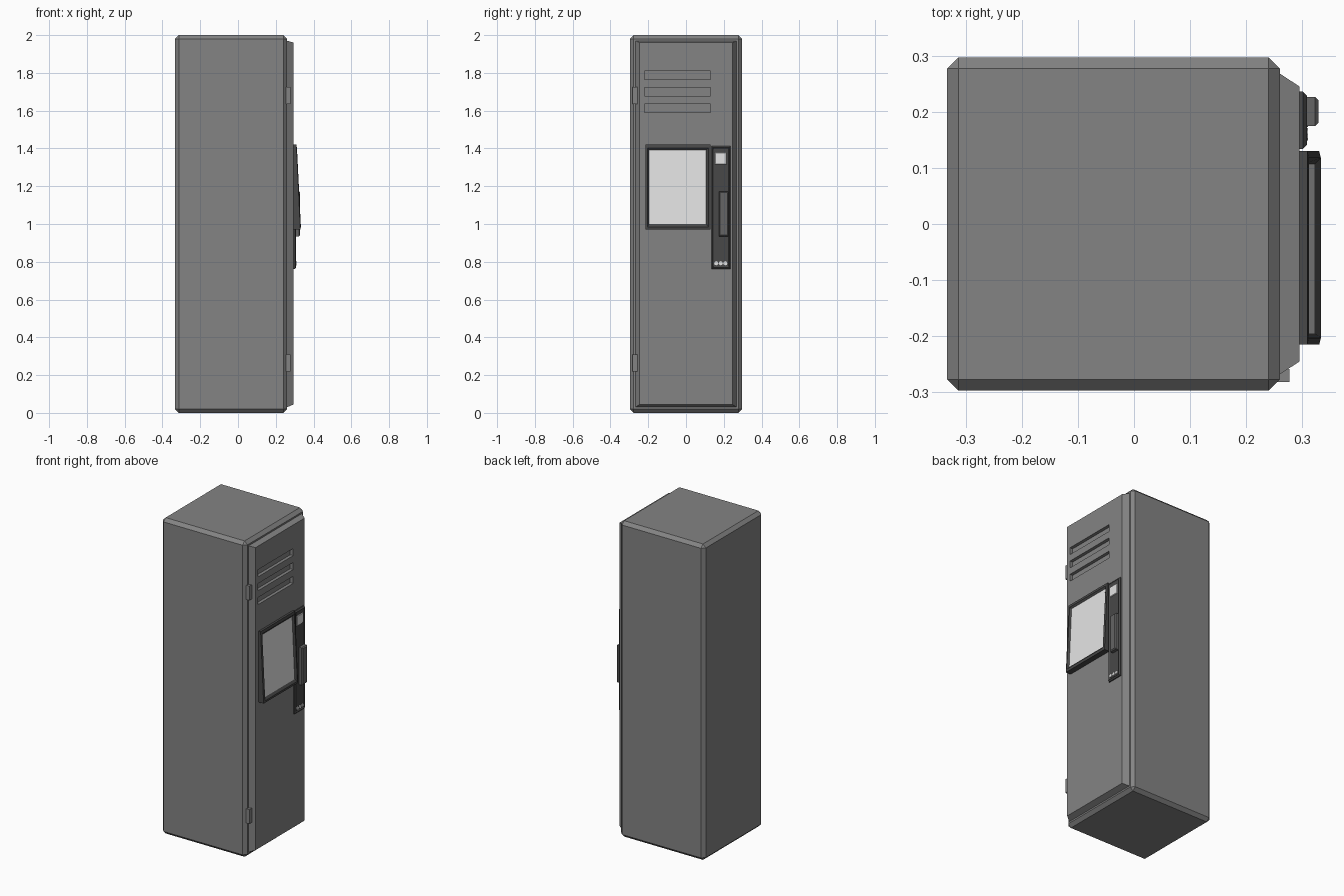
import bpy, bmesh

if "Cube" in bpy.data.objects:
    bpy.data.objects.remove(bpy.data.objects["Cube"])


def material(name, v):
    m = bpy.data.materials.new(name)
    m.diffuse_color = (v, v, v, 1)
    m.use_nodes = True
    m.node_tree.nodes["Principled BSDF"].inputs["Base Color"].default_value = m.diffuse_color
    return m


GREY = material("locker grey", 0.23)
DARK = material("dark trim", 0.065)
HANDLE = material("handle grey", 0.13)
LIGHT = material("pale screen", 0.78)


def loft(name, rings, mat, cap_mat=None):
    """Closed solid from nested rectangles facing +x.
    Each ring: y0, y1, z0, z1, x at bottom, x at top."""
    bm = bmesh.new()
    loops = []
    for y0, y1, z0, z1, xb, xt in rings:
        loops.append([bm.verts.new(c) for c in
                      ((xb, y0, z0), (xb, y1, z0), (xt, y1, z1), (xt, y0, z1))])
    bm.faces.new(loops[0][::-1])
    for a, b in zip(loops, loops[1:]):
        for i in range(4):
            j = (i + 1) % 4
            bm.faces.new((a[i], a[j], b[j], b[i]))
    cap = bm.faces.new(loops[-1])
    if cap_mat:
        cap.material_index = 1
    bmesh.ops.recalc_face_normals(bm, faces=bm.faces[:])
    me = bpy.data.meshes.new(name)
    bm.to_mesh(me)
    bm.free()
    me.materials.append(mat)
    if cap_mat:
        me.materials.append(cap_mat)
    ob = bpy.data.objects.new(name, me)
    bpy.context.collection.objects.link(ob)
    return ob


def block(name, y0, y1, z0, z1, x0, x1, mat, inset=0.0):
    """Plate from x0 to x1 with an optional sloped rim."""
    rings = [(y0, y1, z0, z1, x0, x0)]
    if inset:
        xm = x1 - min(inset, (x1 - x0) * 0.6)
        rings.append((y0, y1, z0, z1, xm, xm))
    rings.append((y0 + inset, y1 - inset, z0 + inset, z1 - inset, x1, x1))
    return loft(name, rings, mat)


# Cabinet body with chamfered edges
body = block("cabinet_body", -0.297, 0.297, 0, 2, -0.333, 0.26, GREY)
bev = body.modifiers.new("chamfer", 'BEVEL')
bev.width = 0.02
bev.segments = 1

# Door with sloping sides
door = loft("door", [(-0.268, 0.268, 0.03, 1.97, 0.25, 0.25),
                     (-0.268, 0.268, 0.03, 1.97, 0.26, 0.26),
                     (-0.245, 0.245, 0.045, 1.96, 0.295, 0.295)], GREY)

# Vent slots cut into the door
for i in range(3):
    z = 1.59 + i * 0.088
    cutter = block("vent_cutter_%d" % i, -0.22, 0.13, z, z + 0.045, 0.275, 0.35, GREY)
    cutter.hide_render = True
    cutter.hide_set(True)
    mod = door.modifiers.new("vent", 'BOOLEAN')
    mod.operation = 'DIFFERENCE'
    mod.solver = 'EXACT'
    mod.object = cutter

# Hinges
for n, z in (("lower", 0.22), ("upper", 1.635)):
    block(n + "_hinge", -0.282, -0.258, z, z + 0.09, 0.25, 0.277, GREY)

# Tilted screen: backing, frame, recessed pale display
loft("screen", [(-0.215, 0.13, 0.97, 1.42, 0.29, 0.29),
                (-0.215, 0.13, 0.97, 1.42, 0.330, 0.309),
                (-0.203, 0.118, 0.985, 1.403, 0.333, 0.312),
                (-0.195, 0.107, 1.0, 1.392, 0.322, 0.304)], DARK, LIGHT)

# Handle panel with a raised rim and a shallow tray
loft("handle_panel", [(0.134, 0.236, 0.762, 1.412, 0.29, 0.29),
                      (0.134, 0.236, 0.762, 1.412, 0.301, 0.301),
                      (0.141, 0.229, 0.770, 1.404, 0.308, 0.308),
                      (0.147, 0.225, 0.776, 1.398, 0.304, 0.304)], DARK)

# Small pale reader window at the top of the panel
block("reader_window", 0.152, 0.215, 1.315, 1.378, 0.30, 0.308, LIGHT, 0.003)

# Pull handle
block("pull_handle", 0.175, 0.226, 0.935, 1.172, 0.30, 0.329, HANDLE, 0.006)

# Row of three buttons
for i in range(3):
    bpy.ops.mesh.primitive_cylinder_add(vertices=8, radius=0.011, depth=0.008,
                                        location=(0.306, 0.160 + i * 0.024, 0.792),
                                        rotation=(0, 1.570796, 0))
    b = bpy.context.object
    b.name = "button_%d" % (i + 1)
    b.data.materials.append(LIGHT)
